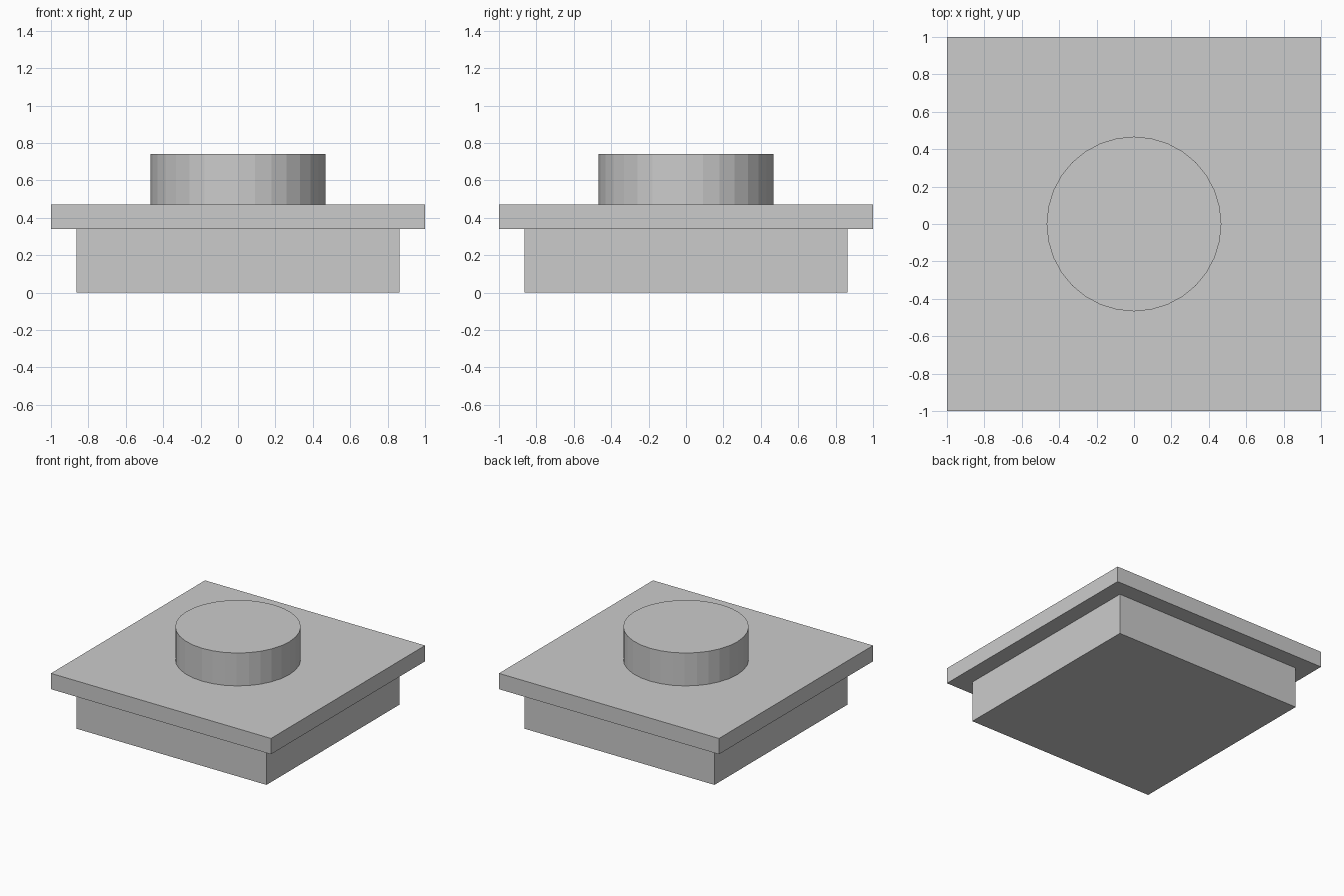
import bpy

if "Cube" in bpy.data.objects:
    bpy.data.objects.remove(bpy.data.objects["Cube"])


def box(name, width, z0, z1):
    bpy.ops.mesh.primitive_cube_add(size=1, location=(0, 0, (z0 + z1) / 2))
    ob = bpy.context.object
    ob.name = name
    ob.scale = (width, width, z1 - z0)
    bpy.ops.object.transform_apply(location=False, rotation=False, scale=True)
    return ob


# square base block
box("base", 1.728, 0.0, 0.34)

# wider overhanging plate
box("top_plate", 2.0, 0.34, 0.47)

# round flat-shaded button on top
bpy.ops.mesh.primitive_cylinder_add(vertices=32, radius=0.467, depth=0.27,
                                    location=(0, 0, 0.605))
bpy.context.object.name = "round_button"
